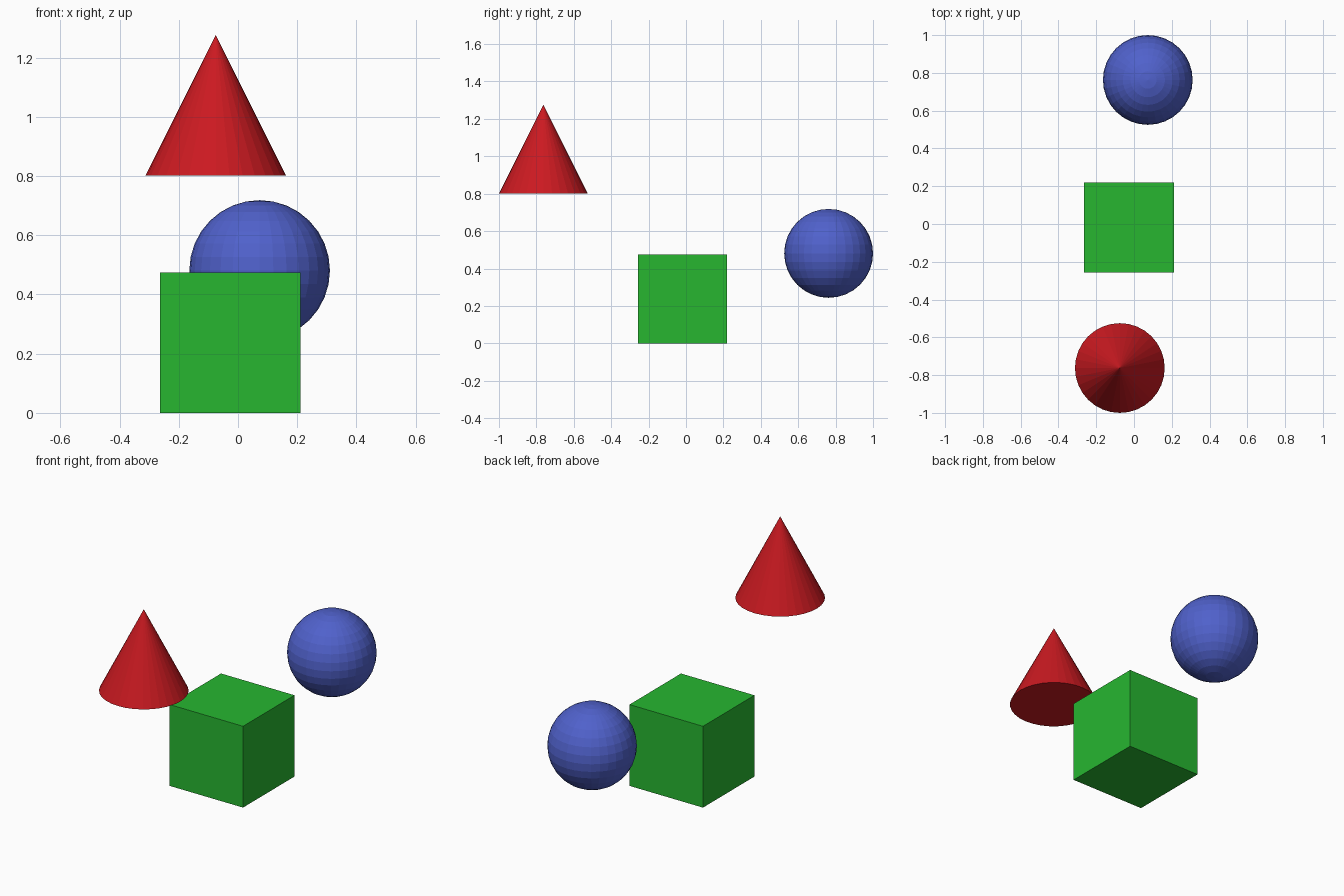
import bpy

if "Cube" in bpy.data.objects:
    bpy.data.objects.remove(bpy.data.objects["Cube"])

SIZE = 0.475
R = SIZE / 2


def finish(name, color):
    """Name the new primitive and give it a plain colour."""
    obj = bpy.context.object
    obj.name = name
    mat = bpy.data.materials.new(name + "_color")
    mat.diffuse_color = (*color, 1)
    mat.use_nodes = True
    mat.node_tree.nodes["Principled BSDF"].inputs["Base Color"].default_value = mat.diffuse_color
    obj.data.materials.append(mat)


# Green cube resting on the ground
bpy.ops.mesh.primitive_cube_add(size=SIZE, location=(-0.026, -0.018, R))
finish("cube", (0.02, 0.47, 0.03))

# Red cone floating at the front
bpy.ops.mesh.primitive_cone_add(vertices=32, radius1=R, radius2=0, depth=SIZE,
                                location=(-0.075, -1 + R, 0.801 + R))
finish("cone", (0.6, 0.01, 0.015))

# Blue faceted sphere floating at the back
bpy.ops.mesh.primitive_uv_sphere_add(segments=32, ring_count=16, radius=R,
                                     location=(0.073, 1 - R, 0.481))
finish("sphere", (0.08, 0.12, 0.6))
